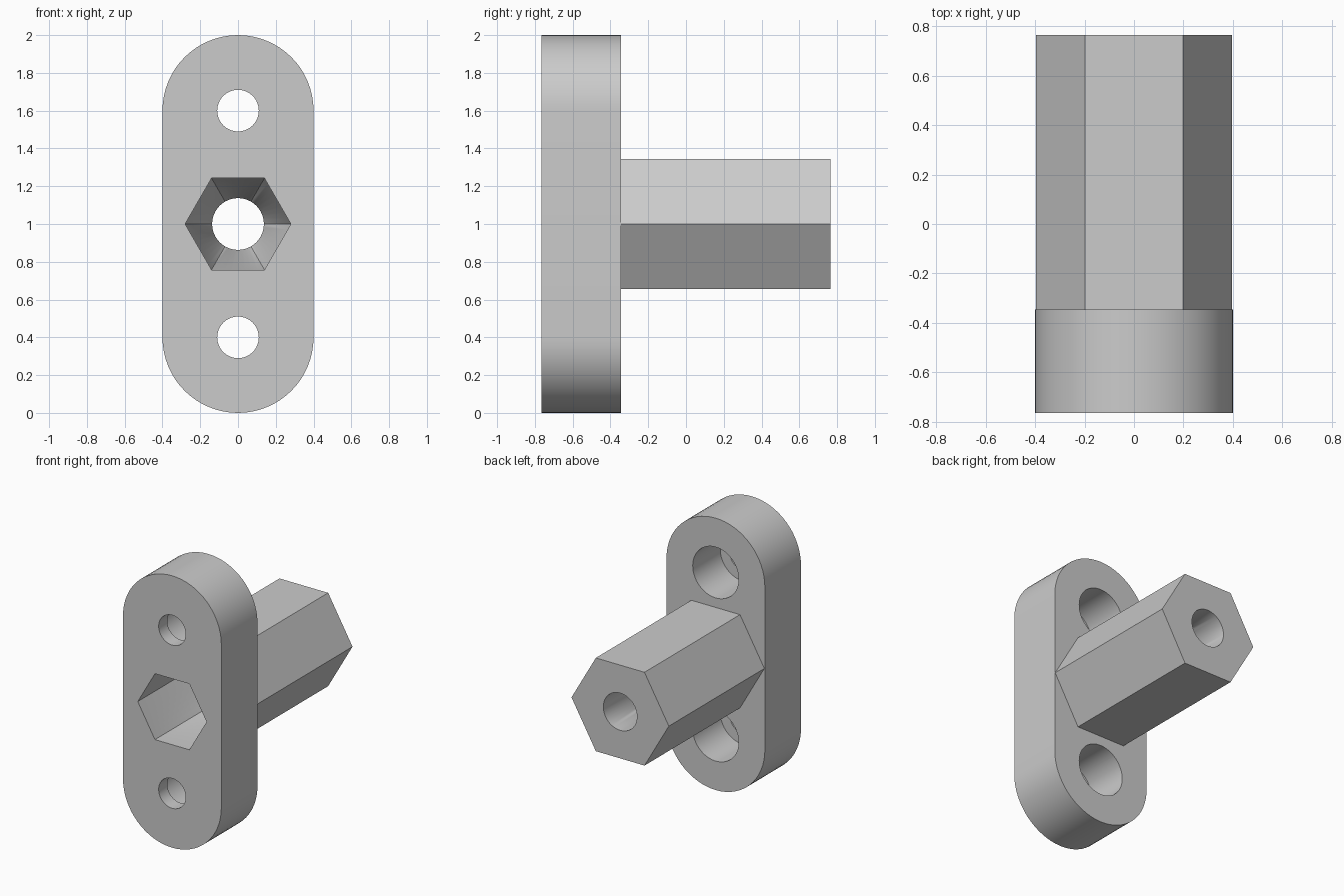
import bpy, bmesh, math

if "Cube" in bpy.data.objects:
    bpy.data.objects.remove(bpy.data.objects["Cube"], do_unlink=True)

grey = bpy.data.materials.new("plain grey")
grey.use_nodes = True
grey.diffuse_color = (0.6, 0.6, 0.6, 1)
grey.node_tree.nodes["Principled BSDF"].inputs["Base Color"].default_value = grey.diffuse_color

FRONT, PLATE_BACK, BACK = -0.765, -0.345, 0.765
MID, END_R = 1.0, 0.4
OVER = 0.1  # cutter overshoot


def circle(r, z, n=64):
    return [(r * math.cos(math.tau * i / n), z + r * math.sin(math.tau * i / n)) for i in range(n)]


def hexagon(r, z, per_side=1):
    corners = circle(r, z, 6)
    pts = []
    for (ax, az), (bx, bz) in zip(corners, corners[1:] + corners[:1]):
        for k in range(per_side):
            t = k / per_side
            pts.append((ax + (bx - ax) * t, az + (bz - az) * t))
    return pts


def loft(name, sections):
    """Closed solid through (y, outline) sections with equal point counts."""
    bm = bmesh.new()
    rings = [[bm.verts.new((x, y, z)) for x, z in pts] for y, pts in sections]
    bm.faces.new(rings[0])
    bm.faces.new(rings[-1])
    n = len(rings[0])
    for a, b in zip(rings, rings[1:]):
        for i in range(n):
            j = (i + 1) % n
            bm.faces.new((a[i], a[j], b[j], b[i]))
    bmesh.ops.recalc_face_normals(bm, faces=bm.faces)
    mesh = bpy.data.meshes.new(name)
    bm.to_mesh(mesh)
    bm.free()
    mesh.materials.append(grey)
    obj = bpy.data.objects.new(name, mesh)
    bpy.context.collection.objects.link(obj)
    return obj


def combine(target, tool, operation):
    mod = target.modifiers.new(operation.lower(), 'BOOLEAN')
    mod.operation, mod.solver, mod.object = operation, 'EXACT', tool
    bpy.context.view_layer.objects.active = target
    bpy.ops.object.modifier_apply(modifier=mod.name)
    bpy.data.objects.remove(tool, do_unlink=True)


# Round-ended plate
half = 32
outline = []
for start, z in ((0, 2 - END_R), (math.pi, END_R)):
    for i in range(half + 1):
        a = start + math.pi * i / half
        outline.append((END_R * math.cos(a), z + END_R * math.sin(a)))
body = loft("plate_with_hex_stem", [(FRONT, outline), (PLATE_BACK, outline)])

# Hexagonal stem, sunk slightly into the plate
stem_outline = hexagon(0.396, MID)
combine(body, loft("hex_stem", [(PLATE_BACK - OVER, stem_outline), (BACK, stem_outline)]), 'UNION')

# Hex socket narrowing into a round bore through the stem
socket, bore = hexagon(0.28, MID, 8), circle(0.137, MID, 48)
combine(body, loft("bore_cutter", [(FRONT - OVER, socket), (0.2, socket),
                                   (0.45, bore), (BACK + OVER, bore)]), 'DIFFERENCE')

# Bolt holes, counterbored from the back
for z in (END_R, 2 - END_R):
    small, large = circle(0.11, z), circle(0.187, z)
    step = FRONT + 0.1
    combine(body, loft("bolt_cutter", [(FRONT - OVER, small), (step, small),
                                       (step, large), (PLATE_BACK + OVER, large)]), 'DIFFERENCE')

# Smooth curved walls, crisp edges
bpy.ops.object.select_all(action='DESELECT')
body.select_set(True)
bpy.context.view_layer.objects.active = body
bpy.ops.object.shade_smooth_by_angle(angle=math.radians(30))
